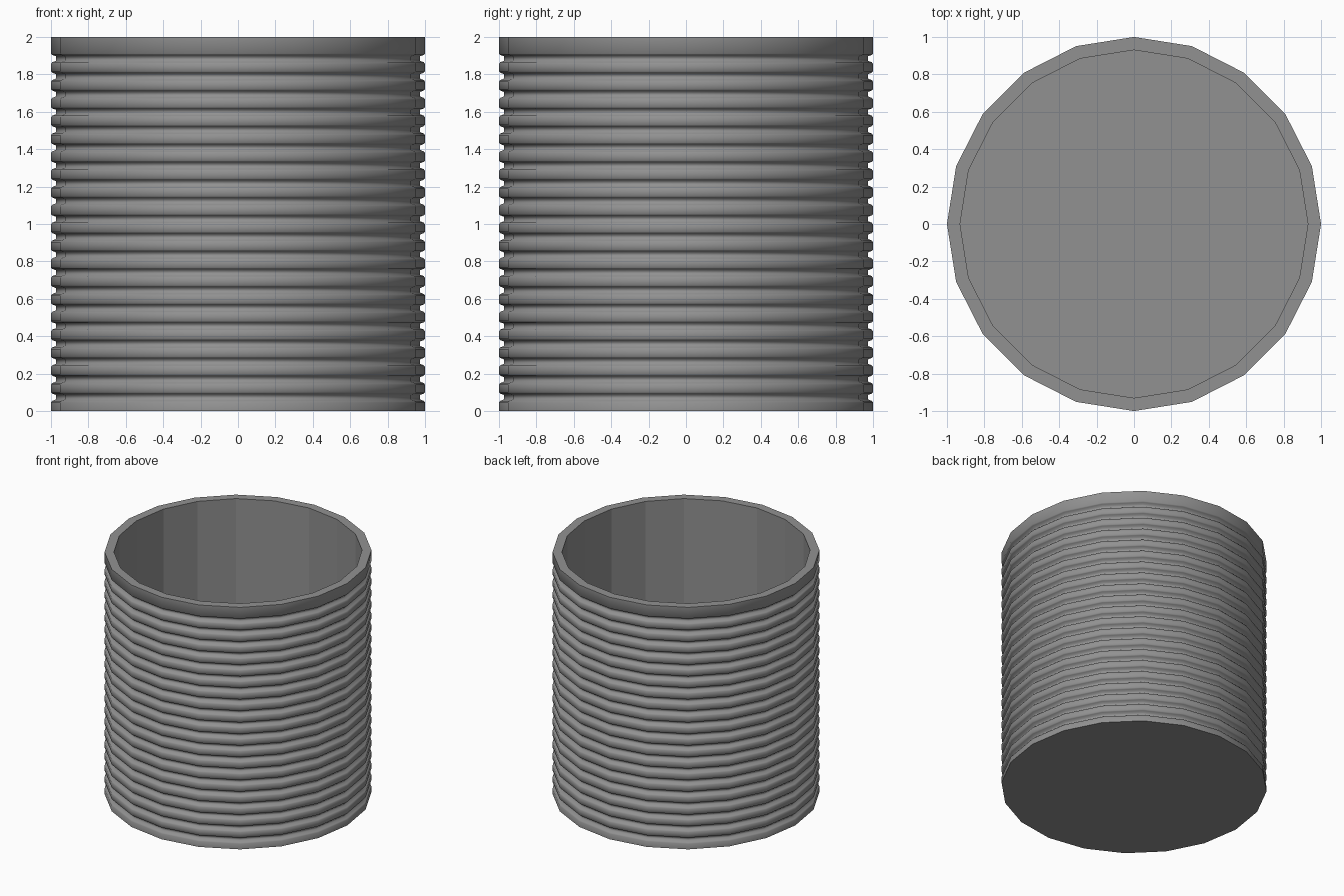
import bpy, bmesh
from math import cos, sin, tau, radians

if "Cube" in bpy.data.objects:
    bpy.data.objects.remove(bpy.data.objects["Cube"])

SIDES = 20
GROOVES = 20
PITCH = 0.0953
OUTER, GROOVE_R, INNER = 1.0, 0.972, 0.93
FLOOR = 0.07

# Outer wall profile (radius, z), bottom to top, with softly rounded grooves
outer = [(OUTER, 0.0)]
for i in reversed(range(GROOVES)):
    top = 1.911 - i * PITCH
    outer += [(OUTER, top - 0.055), (0.993, top - 0.046), (GROOVE_R, top - 0.038),
              (GROOVE_R, top - 0.015), (0.993, top - 0.007), (OUTER, top)]
outer.append((OUTER, 2.0))
inner = [(INNER, 2.0), (INNER, FLOOR)]

bm = bmesh.new()


def ring(r, z):
    return [bm.verts.new((r * cos(tau * k / SIDES), r * sin(tau * k / SIDES), z))
            for k in range(SIDES)]


# Spin the profile into a hollow, faceted cup
rings = [ring(r, z) for r, z in outer + inner]
for n, (a, b) in enumerate(zip(rings, rings[1:])):
    for k in range(SIDES):
        j = (k + 1) % SIDES
        face = bm.faces.new((a[k], a[j], b[j], b[k]))
        face.smooth = n < len(outer) - 1   # ribbed outside smooth, inside flat

# Underside and inner floor
bm.faces.new(rings[0][::-1])
bm.faces.new(rings[-1])
bmesh.ops.recalc_face_normals(bm, faces=bm.faces[:])
for e in bm.edges:
    e.smooth = e.calc_face_angle(0) < radians(80)

mesh = bpy.data.meshes.new("ribbed_cup")
bm.to_mesh(mesh)
bm.free()
cup = bpy.data.objects.new("ribbed_cup", mesh)
bpy.context.collection.objects.link(cup)

# Dark grey finish
mat = bpy.data.materials.new("dark_grey")
mat.diffuse_color = (0.285, 0.285, 0.285, 1)
mat.use_nodes = True
mat.node_tree.nodes["Principled BSDF"].inputs["Base Color"].default_value = mat.diffuse_color
mesh.materials.append(mat)
